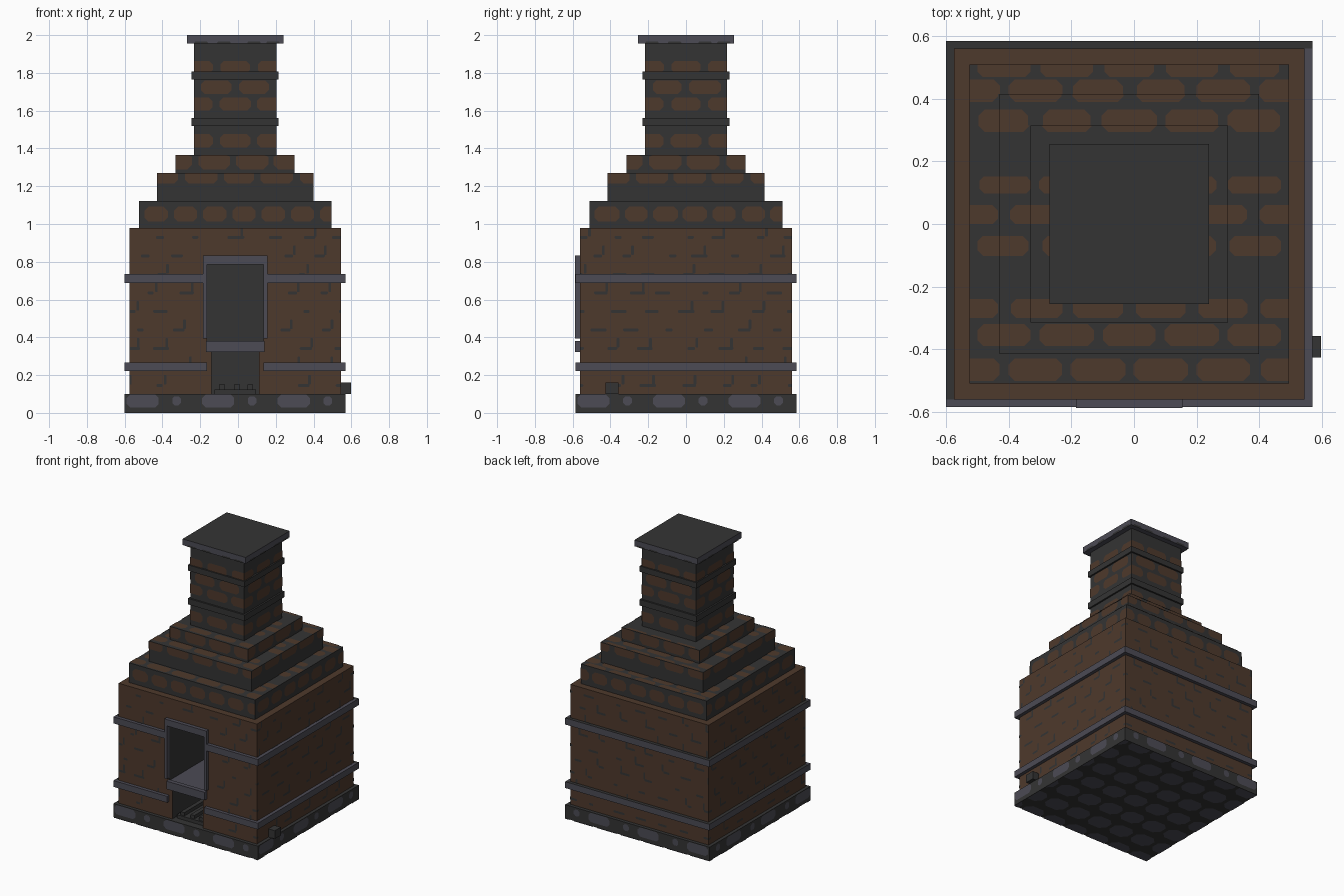
import bpy, bmesh, random
from mathutils import Vector

random.seed(4)
if "Cube" in bpy.data.objects:
    bpy.data.objects.remove(bpy.data.objects["Cube"])

CX = -0.015  # the furnace axis in x


def material(name, rgb):
    m = bpy.data.materials.new(name)
    m.use_nodes = True
    m.diffuse_color = (*rgb, 1)
    bsdf = next(n for n in m.node_tree.nodes if n.type == 'BSDF_PRINCIPLED')
    bsdf.inputs["Base Color"].default_value = (*rgb, 1)
    return m


BROWN = material("brown_brick", (0.076, 0.041, 0.025))
DARK = material("dark_mortar", (0.034, 0.034, 0.034))
SLATE = material("slate_grey", (0.072, 0.070, 0.090))


def finish(name, bm, *mats):
    me = bpy.data.meshes.new(name)
    bm.to_mesh(me)
    bm.free()
    ob = bpy.data.objects.new(name, me)
    bpy.context.collection.objects.link(ob)
    for m in mats:
        me.materials.append(m)
    return ob


def add_box(bm, x, y, z):
    vs = bmesh.ops.create_cube(bm, size=1)["verts"]
    for v in vs:
        v.co = Vector(r[0] if c < 0 else r[1] for c, r in zip(v.co, (x, y, z)))


def box(name, x, y, z, *mats):
    bm = bmesh.new()
    add_box(bm, x, y, z)
    return finish(name, bm, *mats)


def block(name, half, z0, z1, *mats):
    return box(name, (CX - half, CX + half), (-half, half), (z0, z1), *mats)


def paint_top(ob):
    for p in ob.data.polygons:
        if p.normal.z > 0.9:
            p.material_index = 1


# Flat plates laid just above a face: (u, v) in the face, d out from the axis
SIDES = {
    "front": (lambda u, v, d: (CX + u, -d, v), (0, -1, 0)),
    "back": (lambda u, v, d: (CX + u, d, v), (0, 1, 0)),
    "east": (lambda u, v, d: (CX + d, u, v), (1, 0, 0)),
    "west": (lambda u, v, d: (CX - d, u, v), (-1, 0, 0)),
    "top": (lambda u, v, d: (CX + u, v, d), (0, 0, 1)),
    "bottom": (lambda u, v, d: (CX + u, v, -d), (0, 0, -1)),
}
WALLS = ("front", "back", "east", "west")


def plate(bm, side, d, u, v, w, h, rect):
    """Eight-sided plate, half size w by h, clamped to rect."""
    place, normal = SIDES[side]
    c = min(w, h) * 0.55
    pts = []
    for a, b in ((w, c - h), (w, h - c), (w - c, h), (c - w, h),
                 (-w, h - c), (-w, c - h), (c - w, -h), (w - c, -h)):
        p = (min(max(u + a, rect[0]), rect[1]), min(max(v + b, rect[2]), rect[3]))
        if p not in pts:
            pts.append(p)
    if len(pts) < 3:
        return
    us, vs = zip(*pts)
    if max(us) - min(us) < 0.004 or max(vs) - min(vs) < 0.004:
        return
    f = bm.faces.new([bm.verts.new(place(*p, d + 0.003)) for p in pts])
    f.normal_update()
    if f.normal.dot(Vector(normal)) < 0:
        f.normal_flip()


def brick_rows(bm, side, d, rect, rows, pitch=0.2, fill=0.84):
    """Rows given as (centre height, half height, shift in pitches)."""
    for v, h, shift in rows:
        for i in range(-4, 5):
            w = pitch * fill / 2 * random.uniform(0.9, 1.05)
            plate(bm, side, d, (i + shift) * pitch, v, w, h, rect)


# Stone base with slate cobbles round the sides and below
block("stone_base", 0.585, 0, 0.1, DARK)
bm = bmesh.new()
for s in WALLS:
    r = (-0.585, 0.585, 0, 0.1)
    for i in range(-2, 4):
        u = i * 0.2 - 0.09
        if i % 2 == 0:
            plate(bm, s, 0.585, u, 0.063, 0.085, 0.034, r)
        else:
            plate(bm, s, 0.585, u - 0.02, 0.064, 0.023, 0.024, r)
for i in range(-3, 4):
    for j in range(-3, 4):
        plate(bm, "bottom", 0, i * 0.19 + (j % 2) * 0.06, j * 0.19, 0.08, 0.065,
              (-0.585, 0.585, -0.585, 0.585))
finish("base_cobbles", bm, SLATE)

# Brick body with the fire chamber and ash opening cut out
body = block("brick_body", 0.56, 0.1, 0.978, BROWN, DARK, SLATE)
for x, z in (((-0.165, 0.135), (0.375, 0.785)), ((-0.14, 0.11), (0.09, 0.325))):
    cutter = box("cutter", x, (-0.7, 0.3), z)
    cutter.hide_render = True
    mod = body.modifiers.new("opening", 'BOOLEAN')
    mod.operation = 'DIFFERENCE'
    mod.solver = 'EXACT'
    mod.object = cutter
    bpy.context.view_layer.objects.active = body
    bpy.ops.object.modifier_apply(modifier=mod.name)
    bpy.data.objects.remove(cutter)
for p in body.data.polygons:
    c = p.center
    inside = abs(c.x - CX) < 0.2 and -0.55 < c.y < 0.35 and 0.1 < c.z < 0.9
    p.material_index = 0
    if inside:
        p.material_index = 2 if p.normal.z > 0.9 and c.z > 0.3 else 1

# Worn mortar joints on the body
bm = bmesh.new()
for s in WALLS:
    r = (-0.56, 0.56, 0.1, 0.975)
    for row in range(9):
        z = 0.145 + row * 0.098
        for i in range(-3, 4):
            u = (i + 0.5 * (row % 2)) * 0.19 + random.uniform(-0.03, 0.03)
            if s == "front" and abs(u) < 0.25 and z < 0.87:
                continue
            plate(bm, s, 0.56, u, z, random.uniform(0.015, 0.045), 0.008, r)
            if random.random() < 0.6:
                plate(bm, s, 0.56, u + 0.03, z + 0.03, 0.007, 0.026, r)
finish("body_mortar", bm, DARK)

# Metal bands: front pieces are split around the openings
for name, z, gap in (("lower", (0.222, 0.268), (-0.165, 0.135)),
                     ("upper", (0.687, 0.735), (-0.185, 0.155))):
    lo, hi = CX - 0.585, CX + 0.585
    parts = {
        "front_west": ((lo, gap[0]), (-0.585, -0.56)),
        "front_east": ((gap[1], hi), (-0.585, -0.56)),
        "back": ((lo, hi), (0.56, 0.585)),
        "west": ((lo, lo + 0.025), (-0.56, 0.56)),
        "east": ((hi - 0.025, hi), (-0.56, 0.56)),
    }
    for part, (x, y) in parts.items():
        ob = box(f"{name}_band_{part}", x, y, z, SLATE, DARK)
        if part in ("back", "west"):
            paint_top(ob)

# Fire chamber frame, sill and ash grate
for name, x, z in (("door_frame_west", (-0.185, -0.165), (0.395, 0.79)),
                   ("door_frame_east", (0.135, 0.155), (0.395, 0.79)),
                   ("door_frame_top", (-0.185, 0.155), (0.785, 0.832)),
                   ("door_sill", (-0.17, 0.14), (0.322, 0.38))):
    box(name, x, (-0.587, -0.555), z, SLATE)
bm = bmesh.new()
add_box(bm, (-0.125, 0.095), (-0.53, 0.2), (0.1, 0.125))
for x in (-0.1, -0.02, 0.05):
    add_box(bm, (x, x + 0.03), (-0.52, 0.2), (0.125, 0.15))
finish("ash_grate", bm, DARK)

# Small side vent
box("side_vent", (0.54, 0.597), (-0.427, -0.357), (0.1, 0.16), DARK)

# Stepped shoulders and the chimney, each with its own rows of bricks
TIERS = (
    ("lower_shoulder", 0.51, 0.978, 1.122, ((1.052, 0.04, 0.3),), 0.155),
    ("middle_shoulder", 0.415, 1.122, 1.27, ((1.25, 0.036, 0.1),), 0.2),
    ("upper_shoulder", 0.315, 1.27, 1.366, ((1.335, 0.046, 0.45),), 0.2),
    ("chimney", 0.218, 1.366, 1.955, ((1.44, 0.036, 0.0), (1.635, 0.034, 0.0),
                                      (1.725, 0.036, 0.5), (1.83, 0.032, 0.0)), 0.2),
)
LEDGE_ROWS = ((0.5, 0.03, 0.0), (0.425, 0.036, 0.5), (0.33, 0.036, 0.0),
              (0.125, 0.027, 0.0), (0.03, 0.03, 0.5), (-0.07, 0.032, 0.0),
              (-0.27, 0.03, 0.5), (-0.355, 0.035, 0.0), (-0.465, 0.036, 0.5))
for k, (name, a, z0, z1, rows, pitch) in enumerate(TIERS):
    block(name, a, z0, z1, DARK)
    bm = bmesh.new()
    for s in WALLS:
        brick_rows(bm, s, a, (-a, a, z0, z1), rows, pitch)
    if k < 3:
        b = TIERS[k + 1][1]
        for rect in ((-a, a, -a, -b), (-a, a, b, a), (-a, -b, -b, b), (b, a, -b, b)):
            brick_rows(bm, "top", z1, rect, LEDGE_ROWS)
    finish(name + "_bricks", bm, BROWN)

# Chimney collars and cap
block("lower_collar", 0.23, 1.518, 1.562, DARK)
block("upper_collar", 0.23, 1.765, 1.807, DARK)
paint_top(block("chimney_cap", 0.255, 1.955, 2.0, SLATE, DARK))
bm = bmesh.new()
for s in WALLS:
    for u in (-0.18, -0.06, 0.1, 0.2):
        plate(bm, s, 0.255, u, 1.957, 0.035, 0.01, (-0.255, 0.255, 1.955, 2.0))
finish("cap_chips", bm, DARK)
